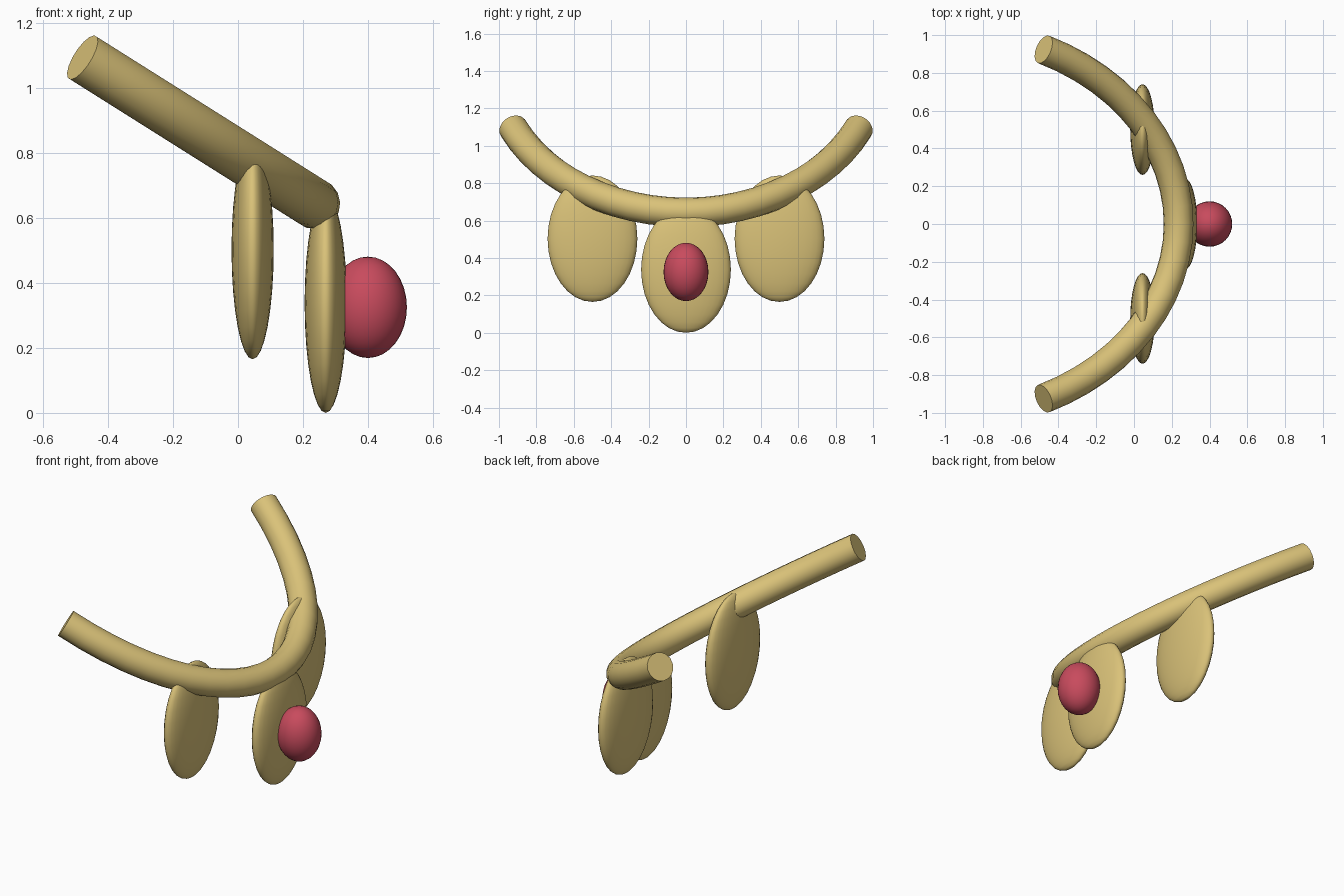
import bpy, math

if "Cube" in bpy.data.objects:
    bpy.data.objects.remove(bpy.data.objects["Cube"])

def material(name, rgb):
    m = bpy.data.materials.new(name)
    m.diffuse_color = (*rgb, 1)
    m.use_nodes = True
    m.node_tree.nodes["Principled BSDF"].inputs["Base Color"].default_value = m.diffuse_color
    return m

gold = material("pale gold", (0.70, 0.54, 0.19))
red = material("rose red", (0.58, 0.07, 0.11))

def ellipsoid(name, loc, radii, mat):
    bpy.ops.mesh.primitive_uv_sphere_add(segments=32, ring_count=16, radius=1, location=loc)
    ob = bpy.context.object
    ob.name = name
    ob.scale = radii
    bpy.ops.object.transform_apply(location=False, rotation=False, scale=True)
    ob.data.materials.append(mat)
    bpy.ops.object.shade_smooth()
    return ob

# Neck band: round tube along an elliptical arc in a tilted plane
tilt = math.radians(32.2)
sweep = math.radians(65)
half_width, depth, steps = 1.02, 1.463, 24
curve = bpy.data.curves.new("neck_band", 'CURVE')
curve.dimensions = '3D'
curve.bevel_depth = 0.0785
curve.bevel_resolution = 6
curve.use_fill_caps = True
spline = curve.splines.new('POLY')
spline.points.add(steps)
for i, p in enumerate(spline.points):
    a = sweep * (2 * i / steps - 1)
    u = depth * (1 - math.cos(a))
    p.co = (0.236 - u * math.cos(tilt), half_width * math.sin(a),
            0.644 + u * math.sin(tilt), 1)
band = bpy.data.objects.new("neck_band", curve)
bpy.context.collection.objects.link(band)
bpy.ops.object.select_all(action='DESELECT')
band.select_set(True)
bpy.context.view_layer.objects.active = band
bpy.ops.object.convert(target='MESH')
band = bpy.context.object
band.data.materials.clear()
band.data.materials.append(gold)
bpy.ops.object.shade_smooth_by_angle(angle=math.radians(40))

# Flat oval pendants: one in the middle, one on each side
pendant = (0.065, 0.24, 0.338)
ellipsoid("middle_pendant", (0.27, 0, 0.338), pendant, gold)
for side, label in ((-1, "near"), (1, "far")):
    ellipsoid(label + "_pendant", (0.045, side * 0.5, 0.503), pendant, gold)

# Oval gem on the middle pendant
ellipsoid("gem", (0.40, 0, 0.325), (0.12, 0.12, 0.156), red)
